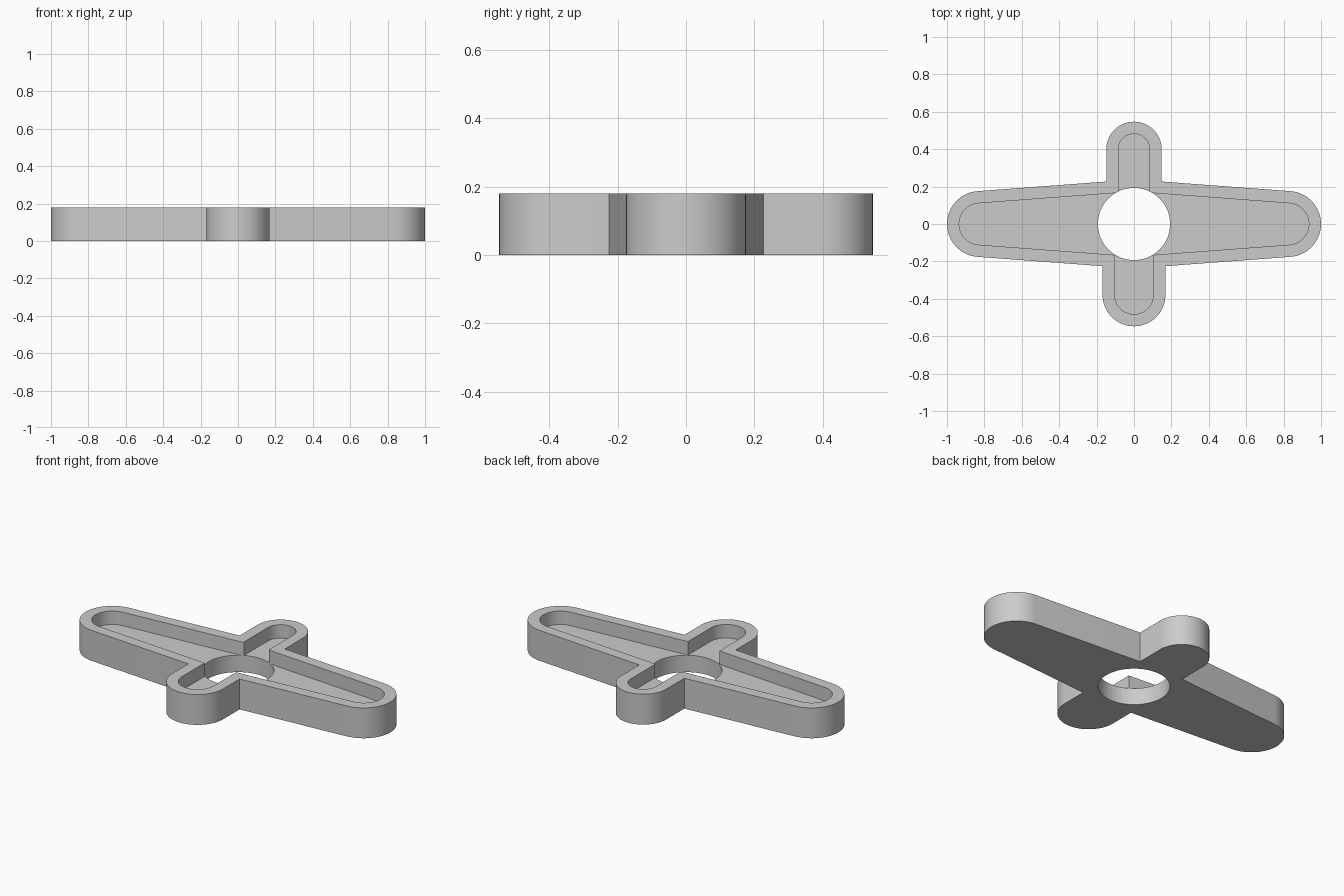
import bpy, bmesh, math

cube = bpy.data.objects.get("Cube")
if cube:
    bpy.data.objects.remove(cube, do_unlink=True)

HEIGHT, FLOOR, RIM = 0.18, 0.10, 0.065
HALF_LENGTH, HALF_DEPTH = 1.0, 0.547
END_RADIUS = 0.176
HUB_HALF, TAPER = 0.238, 0.0746
BACK_RADIUS, FRONT_RADIUS = 0.148, 0.168
HOLE_RADIUS = 0.193

grey = bpy.data.materials.new("plain grey")
grey.use_nodes = True
colour = (0.6, 0.6, 0.6, 1)
grey.diffuse_color = colour
grey.node_tree.nodes["Principled BSDF"].inputs["Base Color"].default_value = colour


def arc(cx, cy, radius, middle, half, steps=32):
    """Points on an arc, anticlockwise around its middle angle (degrees)."""
    angles = [math.radians(middle - half + 2 * half * i / steps) for i in range(steps + 1)]
    return [(cx + radius * math.cos(a), cy + radius * math.sin(a)) for a in angles]


def cross_outline(inset):
    """Four-armed outline: two tapered long arms and two round stubs."""
    lean = 90 - math.degrees(math.atan(TAPER))
    cx = HALF_LENGTH - END_RADIUS
    end, back, front = END_RADIUS - inset, BACK_RADIUS - inset, FRONT_RADIUS - inset

    def side(x):
        return HUB_HALF - inset - TAPER * x

    points = arc(cx, 0, end, 0, lean)
    points.append((back, side(back)))
    points += arc(0, HALF_DEPTH - BACK_RADIUS, back, 90, 90)
    points.append((-back, side(back)))
    points += arc(-cx, 0, end, 180, lean)
    points.append((-front, -side(front)))
    points += arc(0, FRONT_RADIUS - HALF_DEPTH, front, 270, 90)
    points.append((front, -side(front)))
    return points


def prism(name, points, bottom, top):
    bm = bmesh.new()
    face = bm.faces.new([bm.verts.new((x, y, bottom)) for x, y in points])
    extruded = bmesh.ops.extrude_face_region(bm, geom=[face])["geom"]
    raised = [v for v in extruded if isinstance(v, bmesh.types.BMVert)]
    bmesh.ops.translate(bm, vec=(0, 0, top - bottom), verts=raised)
    bmesh.ops.recalc_face_normals(bm, faces=bm.faces)
    mesh = bpy.data.meshes.new(name)
    bm.to_mesh(mesh)
    bm.free()
    mesh.materials.append(grey)
    obj = bpy.data.objects.new(name, mesh)
    bpy.context.collection.objects.link(obj)
    return obj


# Solid four-armed body
body = prism("four_arm_body", cross_outline(0), 0, HEIGHT)

# Recess in the top and round hole through the hub
recess = prism("recess_cutter", cross_outline(RIM), FLOOR, HEIGHT + 0.1)
hole = prism("hole_cutter", arc(0, 0, HOLE_RADIUS, 0, 180, 72)[:-1], -0.1, HEIGHT + 0.1)

bpy.ops.object.select_all(action="DESELECT")
body.select_set(True)
bpy.context.view_layer.objects.active = body
for cutter in (recess, hole):
    cutter.hide_render = True
    cut = body.modifiers.new(cutter.name, "BOOLEAN")
    cut.operation, cut.solver, cut.object = "DIFFERENCE", "EXACT", cutter
    bpy.ops.object.modifier_apply(modifier=cut.name)
    bpy.data.objects.remove(cutter, do_unlink=True)

bpy.ops.object.shade_smooth_by_angle(angle=math.radians(30))
